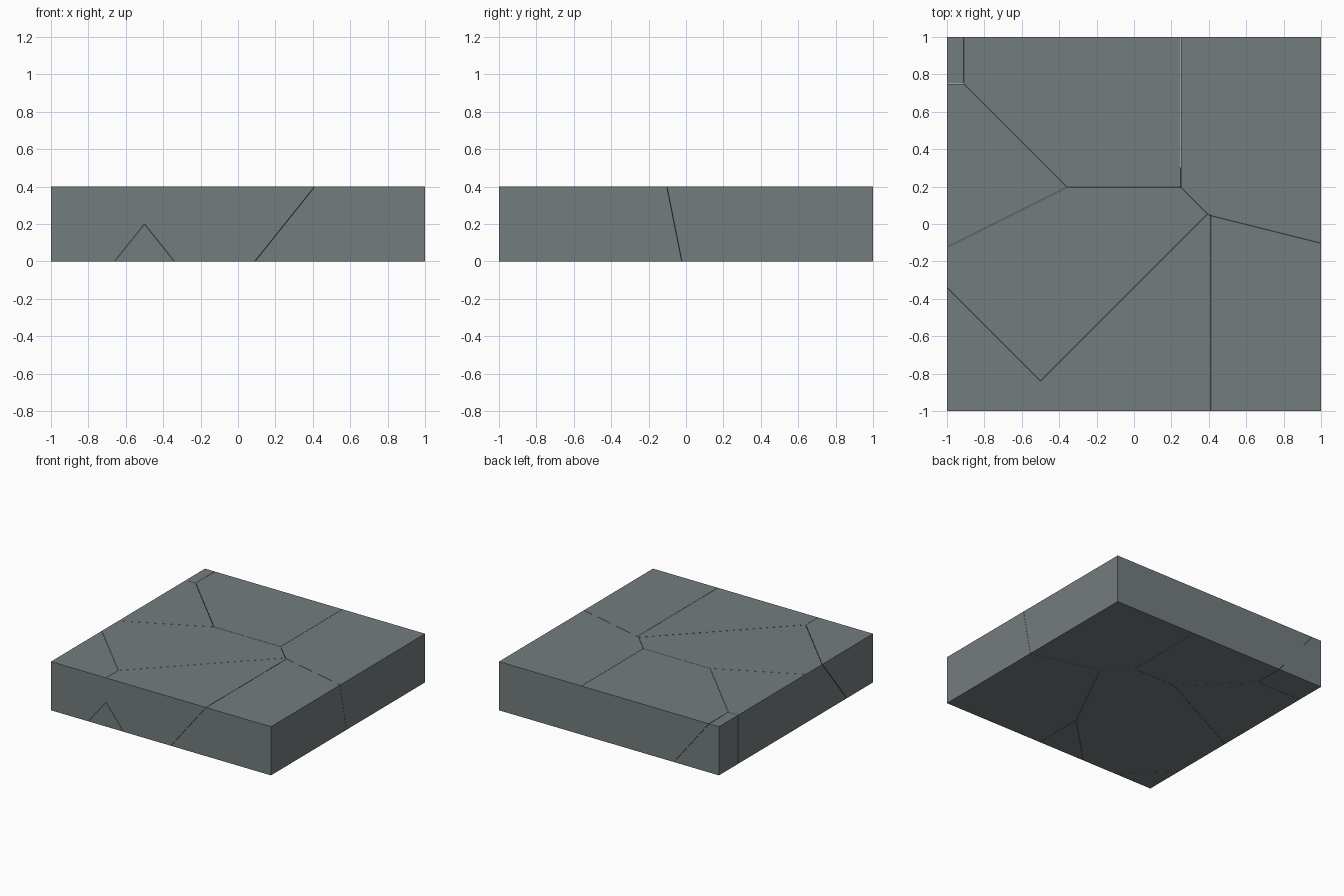
import bpy, bmesh
from mathutils import Vector, Matrix

if "Cube" in bpy.data.objects:
    bpy.data.objects.remove(bpy.data.objects["Cube"])

# Single stone-grey colour
grey = bpy.data.materials.new("slate_grey")
grey.diffuse_color = (0.175, 0.203, 0.21, 1)
grey.use_nodes = True
grey.node_tree.nodes["Principled BSDF"].inputs["Base Color"].default_value = grey.diffuse_color

# Fracture seeds: each shard is the part of the slab closest to its seed
seeds = {
    "back_left_corner_shard": (-1, 1, 0),
    "back_middle_shard": (-0.5, 1, 0.4),
    "back_right_shard": (1, 1, 0.4),
    "left_shard": (-1, 0.5, 0),
    "centre_shard": (-0.5, -0.5, 0),
    "front_left_shard": (-1, -1, 0.4),
    "front_middle_shard": (0, -1, 0.4),
    "front_right_shard": (0.5, -1, 0),
}
MARGIN = 0.001  # hairline crack between shards


def make_shard(name, seed):
    # Start from the whole slab
    bm = bmesh.new()
    bmesh.ops.create_cube(bm, size=1, matrix=Matrix.Translation((0, 0, 0.2))
                          @ Matrix.Diagonal((2, 2, 0.4, 1)))
    p = Vector(seed)
    # Cut away everything closer to another seed, and cap the cut
    for other in seeds.values():
        q = Vector(other)
        if q == p:
            continue
        n = (q - p).normalized()
        res = bmesh.ops.bisect_plane(
            bm, geom=bm.verts[:] + bm.edges[:] + bm.faces[:], dist=1e-6,
            plane_co=(p + q) / 2 - n * MARGIN, plane_no=n, clear_outer=True)
        cut = [e for e in res["geom_cut"] if isinstance(e, bmesh.types.BMEdge)
               and e.is_valid and e.is_boundary]
        if cut:
            bmesh.ops.contextual_create(bm, geom=cut)
    bmesh.ops.recalc_face_normals(bm, faces=bm.faces[:])
    mesh = bpy.data.meshes.new(name)
    bm.to_mesh(mesh)
    bm.free()
    mesh.materials.append(grey)
    bpy.context.collection.objects.link(bpy.data.objects.new(name, mesh))


for name, seed in seeds.items():
    make_shard(name, seed)
